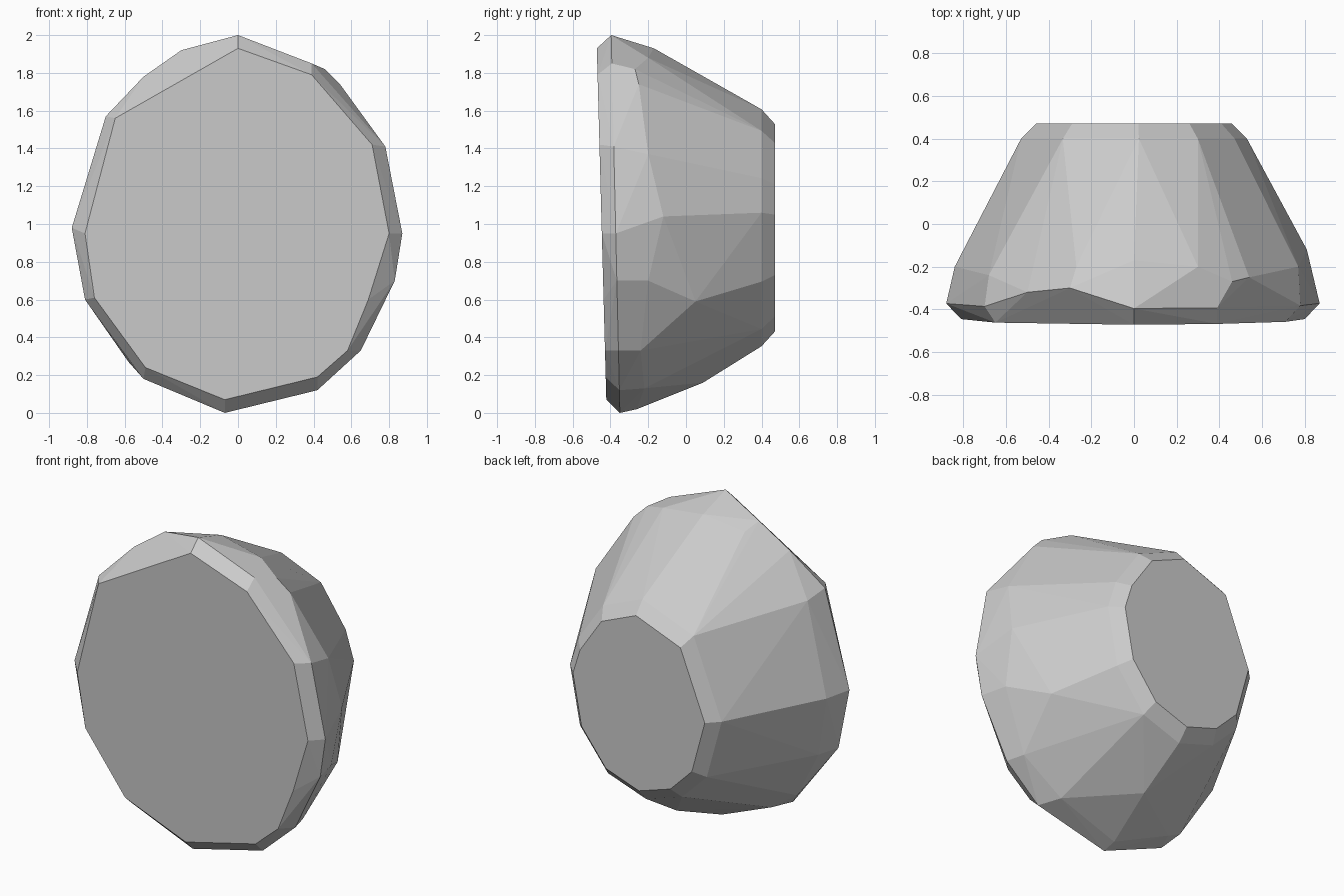
import bpy, bmesh

# Outlines as (x, z), listed around the stone
front_face = [(0, 1.93), (.39, 1.79), (.71, 1.42), (.80, .95), (.69, .60),
              (.58, .33), (.42, .19), (-.07, .07), (-.49, .24), (-.76, .61),
              (-.81, .95), (-.65, 1.56)]
rim = [(0, 2.0), (.39, 1.85), (.78, 1.41), (.87, .95), (.83, .70), (.65, .33),
       (.42, .12), (-.07, 0), (-.50, .18), (-.81, .60), (-.88, .98), (-.70, 1.57)]
# Shoulder just behind the rim, as (x, y, z)
shoulder = [(0, -.17, 1.93), (.30, -.20, 1.88), (.46, -.27, 1.82), (.54, -.25, 1.74),
            (.77, -.20, 1.37), (.81, -.12, 1.04), (.79, -.20, .70), (.66, .05, .59),
            (.62, -.24, .33), (.36, -.22, .13), (0, .09, .16), (-.07, -.26, .02),
            (-.44, -.22, .18), (-.58, -.28, .27), (-.77, -.22, .60), (-.84, -.20, .98),
            (-.68, -.24, 1.54), (-.50, -.32, 1.78), (-.30, -.30, 1.92), (-.27, -.20, 1.88)]
back_cap = [(.02, 1.53), (.26, 1.43), (.41, 1.21), (.46, 1.05), (.40, .73), (.23, .51),
            (0, .43), (-.22, .50), (-.37, .65), (-.46, .98), (-.29, 1.41)]

points = [(x, -.42 - .027 * z, z) for x, z in front_face]
points += [(x, -.35 - .023 * z, z) for x, z in rim]
points += shoulder
points += [(x, .47, z) for x, z in back_cap]
# Bevel ring in front of the back cap
points += [(x * 1.15, .40, .98 + (z - .98) * 1.14) for x, z in back_cap]

# Wrap a faceted convex skin around the outlines
bm = bmesh.new()
for p in points:
    bm.verts.new(p)
hull = bmesh.ops.convex_hull(bm, input=bm.verts[:])
loose = [v for v in bm.verts if not v.link_faces]
bmesh.ops.delete(bm, geom=loose, context='VERTS')
bmesh.ops.dissolve_limit(bm, angle_limit=.02, verts=bm.verts[:], edges=bm.edges[:])
bmesh.ops.recalc_face_normals(bm, faces=bm.faces[:])
mesh = bpy.data.meshes.new("faceted_stone")
bm.to_mesh(mesh)
bm.free()
stone = bpy.data.objects.new("faceted_stone", mesh)
bpy.context.collection.objects.link(stone)
